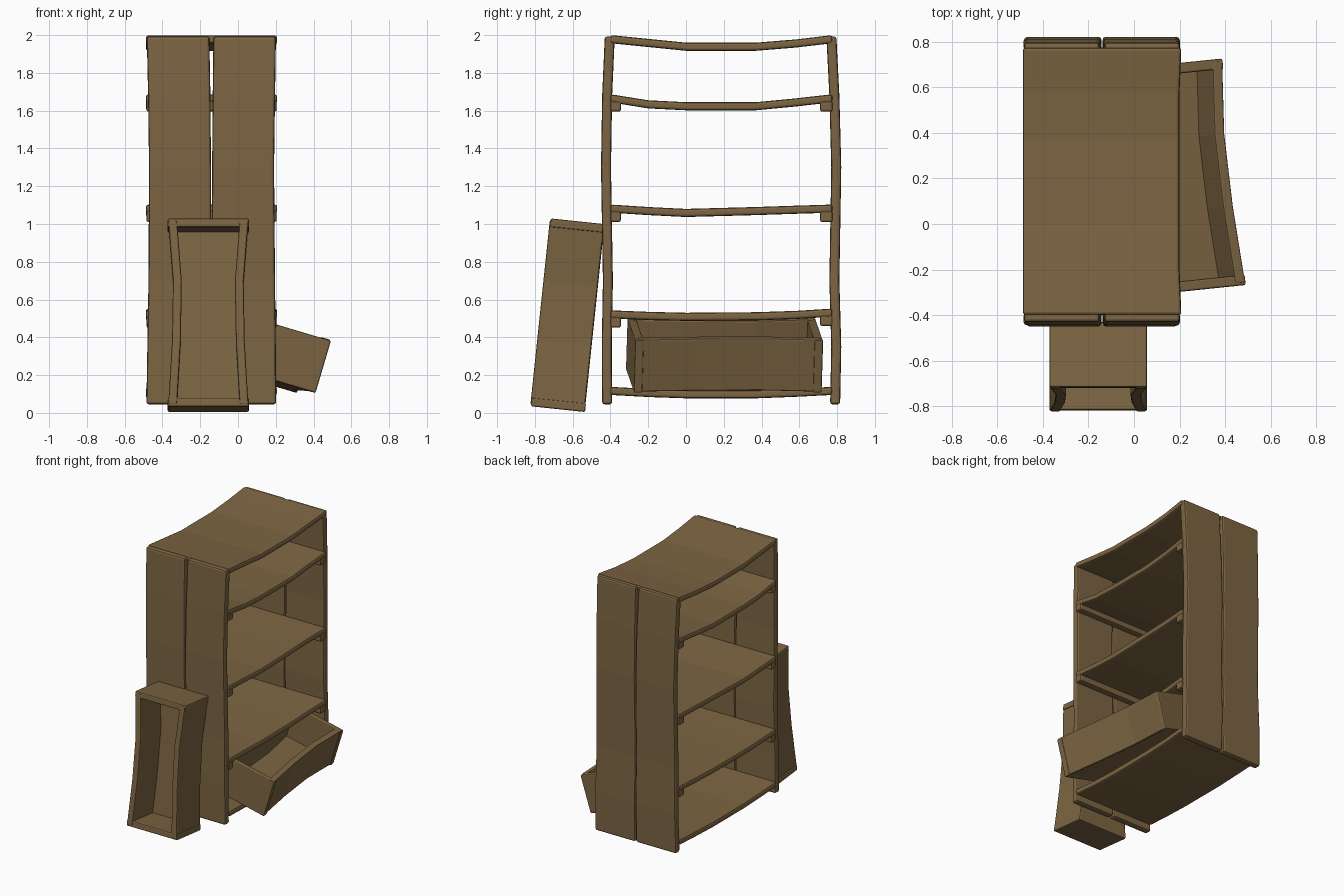
import bpy, bmesh, math
from mathutils import Matrix, Vector

if "Cube" in bpy.data.objects:
    bpy.data.objects.remove(bpy.data.objects["Cube"])

wood = bpy.data.materials.new("brown_wood")
wood.diffuse_color = (0.205, 0.132, 0.056, 1)
wood.use_nodes = True
wood.node_tree.nodes["Principled BSDF"].inputs["Base Color"].default_value = wood.diffuse_color


def loft(name, rings, bevel=0.013, matrix=Matrix()):
    """Plank lofted through four-cornered cross-sections, with rounded edges."""
    bm = bmesh.new()
    rows = [[bm.verts.new(p) for p in ring] for ring in rings]
    for a, b in zip(rows, rows[1:]):
        for i in range(4):
            j = (i + 1) % 4
            bm.faces.new((a[i], a[j], b[j], b[i]))
    bm.faces.new(rows[0][::-1])
    bm.faces.new(rows[-1])
    bmesh.ops.recalc_face_normals(bm, faces=bm.faces)
    sharp = [e for e in bm.edges if e.calc_face_angle(0) > math.radians(45)]
    bmesh.ops.bevel(bm, geom=sharp, offset=bevel, segments=2, profile=0.5, affect='EDGES')
    bm.transform(matrix)
    mesh = bpy.data.meshes.new(name)
    bm.to_mesh(mesh)
    bm.free()
    mesh.materials.append(wood)
    ob = bpy.data.objects.new(name, mesh)
    bpy.context.collection.objects.link(ob)
    return ob


def shelf(name, path, x0=-0.488, x1=0.208, t=0.043):
    """Sagging board; path lists (y, top z)."""
    rings = []
    for i, (y, z) in enumerate(path):
        xr = x1 if i in (0, len(path) - 1) else x1 - 0.008
        rings.append([(x0, y, z - t), (xr, y, z - t), (xr, y, z), (x0, y, z)])
    loft(name, rings)


# sagging shelves, bottom to top
Y = (-0.40, -0.20, 0.0, 0.37, 0.58, 0.775)
heights = {
    "bottom_shelf": (0.138, 0.127, 0.120, 0.120, 0.128, 0.138),
    "lower_shelf": (0.543, 0.535, 0.530, 0.533, 0.540, 0.552),
    "middle_shelf": (1.103, 1.090, 1.080, 1.090, 1.097, 1.103),
    "upper_shelf": (1.687, 1.655, 1.645, 1.645, 1.665, 1.687),
    "top_board": (2.0, 1.98, 1.96, 1.96, 1.977, 2.0),
}
for name, zs in heights.items():
    shelf(name, list(zip(Y, zs)))

# support cleats under the three middle shelves
for name in ("lower", "middle", "upper"):
    zs = heights[name + "_shelf"]
    for side, y0, y1, top in (("front", -0.40, -0.345, zs[0]), ("back", 0.71, 0.775, zs[-1])):
        z0, z1 = top - 0.092, top - 0.035
        loft(f"{name}_{side}_cleat",
             [[(x, y0, z0), (x, y1, z0), (x, y1, z1), (x, y0, z1)] for x in (-0.485, 0.205)], 0.01)

# bowed upright planks: two at each end of the shelving
Z = (0.045, 0.35, 0.70, 1.30, 1.68, 1.993)
outer = {"front": (-0.444, -0.446, -0.440, -0.450, -0.444, -0.430),
         "back": (0.816, 0.822, 0.812, 0.822, 0.812, 0.796)}
planks = {"left": ((-0.485, -0.480, -0.474, -0.471, -0.476, -0.483),
                   (-0.146, -0.144, -0.142, -0.143, -0.146, -0.152)),
          "right": ((-0.136, -0.138, -0.139, -0.137, -0.134, -0.130),
                    (0.202, 0.200, 0.196, 0.191, 0.196, 0.201))}
for end, ys in outer.items():
    t = 0.053 if end == "front" else -0.053
    for side, (xa, xb) in planks.items():
        loft(f"{end}_{side}_plank",
             [[(a, y, z), (b, y, z), (b, y + t, z), (a, y + t, z)]
              for a, b, y, z in zip(xa, xb, ys, Z)])


def crate(name, matrix, w=0.212, l=0.5, d=0.292, t=0.046):
    """Open tray: length along local y, floor at z = 0, opening at +z."""
    stations = ((-l + 0.01, 0.0), (-0.15, 0.02), (0.17, 0.025), (l - 0.01, 0.0))
    for side, s in (("left", -1), ("right", 1)):
        loft(f"{name}_{side}_wall",
             [[(s * (w - p), y, 0.004), (s * (w - p - t), y, 0.004),
               (s * (w - p - t), y, d), (s * (w - p), y, d)] for y, p in stations], 0.008, matrix)
    for end, s in (("near", -1), ("far", 1)):
        loft(f"{name}_{end}_end",
             [[(x, s * l, 0.0), (x, s * (l - t), 0.0),
               (x, s * (l - t), d - 0.004), (x, s * l, d - 0.004)] for x in (-w - 0.003, w + 0.003)],
             0.008, matrix)
    loft(f"{name}_floor",
         [[(-w + p + 0.01, y, 0.002), (w - p - 0.01, y, 0.002),
           (w - p - 0.01, y, t), (-w + p + 0.01, y, t)] for y, p in stations], 0.004, matrix)


# crate standing on end, leaning on the front planks
crate("leaning_crate", Matrix.Translation((-0.157, -0.482, 0.502))
      @ Matrix.Rotation(math.radians(84), 4, 'X'))
# crate tipped out of the lowest shelf
crate("tipped_crate", Matrix.Translation((0.155, 0.20, 0.167))
      @ Matrix.Rotation(math.radians(5.9), 4, 'Z')
      @ Matrix.Rotation(math.radians(16.5), 4, 'Y'))
